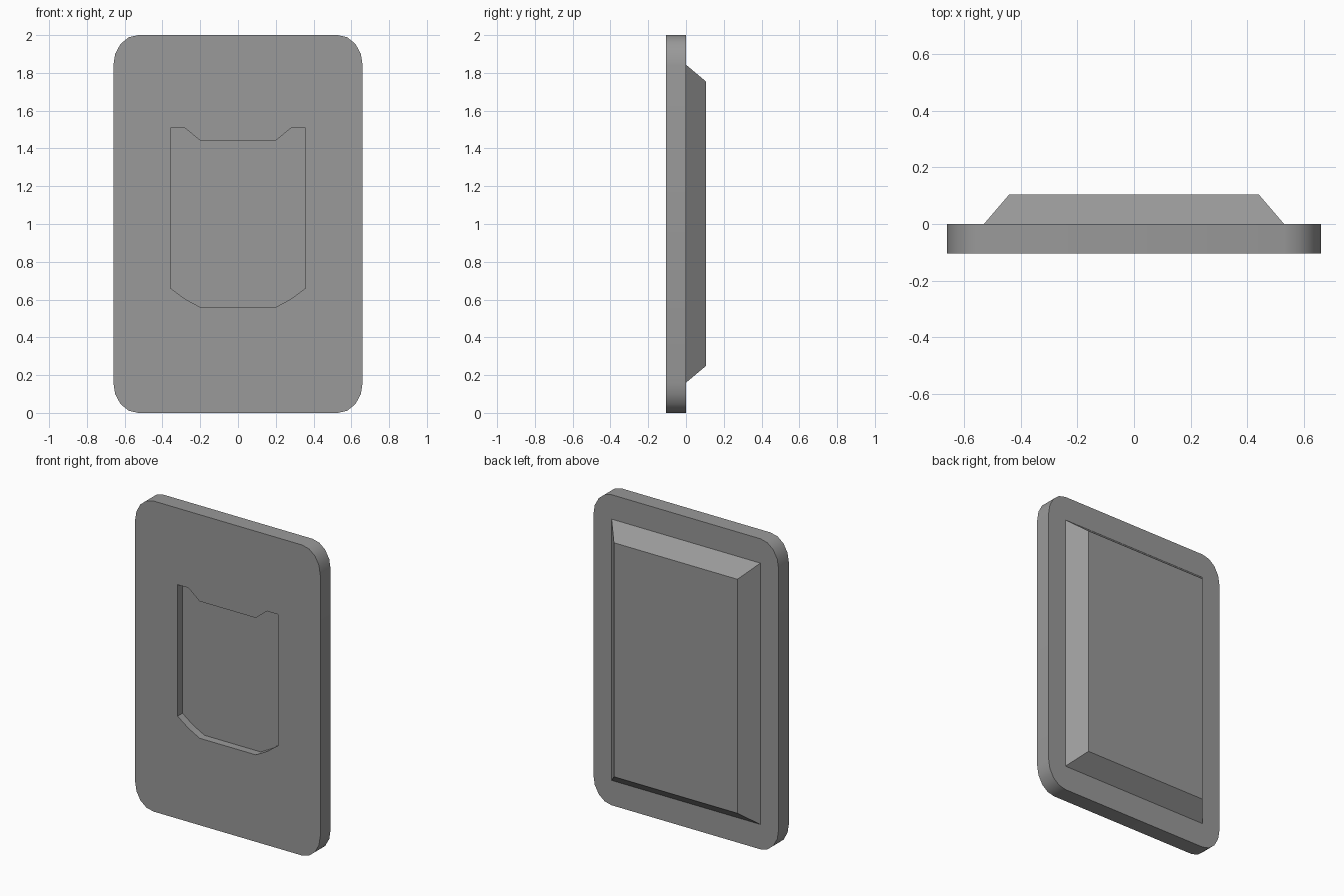
import bpy
import bmesh
from math import sin, cos, pi

if "Cube" in bpy.data.objects:
    bpy.data.objects.remove(bpy.data.objects["Cube"])

grey = bpy.data.materials.new("dark_grey")
grey.diffuse_color = (0.32, 0.32, 0.32, 1)
grey.use_nodes = True
grey.node_tree.nodes["Principled BSDF"].inputs["Base Color"].default_value = grey.diffuse_color


def loft(name, rings):
    """Closed solid through rings given as (y, [(x, z), ...])."""
    bm = bmesh.new()
    loops = [[bm.verts.new((x, y, z)) for x, z in pts] for y, pts in rings]
    n = len(loops[0])
    for a, b in zip(loops, loops[1:]):
        for i in range(n):
            j = (i + 1) % n
            bm.faces.new((a[i], a[j], b[j], b[i]))
    bm.faces.new(loops[0])
    bm.faces.new(loops[-1])
    bmesh.ops.recalc_face_normals(bm, faces=bm.faces)
    mesh = bpy.data.meshes.new(name)
    bm.to_mesh(mesh)
    bm.free()
    mesh.materials.append(grey)
    obj = bpy.data.objects.new(name, mesh)
    bpy.context.collection.objects.link(obj)
    return obj


def rounded(hx, z0, z1, rx, rz, seg):
    """Rectangle with elliptical corners."""
    pts = []
    corners = [(hx - rx, z1 - rz), (rx - hx, z1 - rz),
               (rx - hx, z0 + rz), (hx - rx, z0 + rz)]
    for k, (cx, cz) in enumerate(corners):
        for i in range(seg + 1):
            a = (k + i / seg) * pi / 2
            pts.append((cx + rx * cos(a), cz + rz * sin(a)))
    return pts


def rect(hx, z0, z1):
    return [(hx, z0), (hx, z1), (-hx, z1), (-hx, z0)]


T = 0.105

# Rounded plate
outline = rounded(0.66, 0.0, 2.0, 0.13, 0.16, 4)
plate = loft("plate", [(-T, outline), (0, outline)])

# Shield-shaped recess in the front
half = [(0.20, 0.56), (0.28, 0.603), (0.357, 0.66),
        (0.357, 1.507), (0.28, 1.507), (0.20, 1.442)]
shield = half + [(-x, z) for x, z in reversed(half)]
cutter = loft("recess_cutter", [(-T - 0.1, shield), (-T + 0.05, shield)])
cutter.hide_render = True

bpy.context.view_layer.objects.active = plate
plate.select_set(True)
cut = plate.modifiers.new("recess", 'BOOLEAN')
cut.operation = 'DIFFERENCE'
cut.solver = 'EXACT'
cut.object = cutter
bpy.ops.object.modifier_apply(modifier=cut.name)
bpy.data.objects.remove(cutter)
bpy.ops.object.shade_smooth_by_angle(angle=pi / 6)

# Bevelled raised panel on the back
loft("back_panel", [(0, rect(0.53, 0.16, 1.843)),
                    (T, rect(0.44, 0.248, 1.755))])
